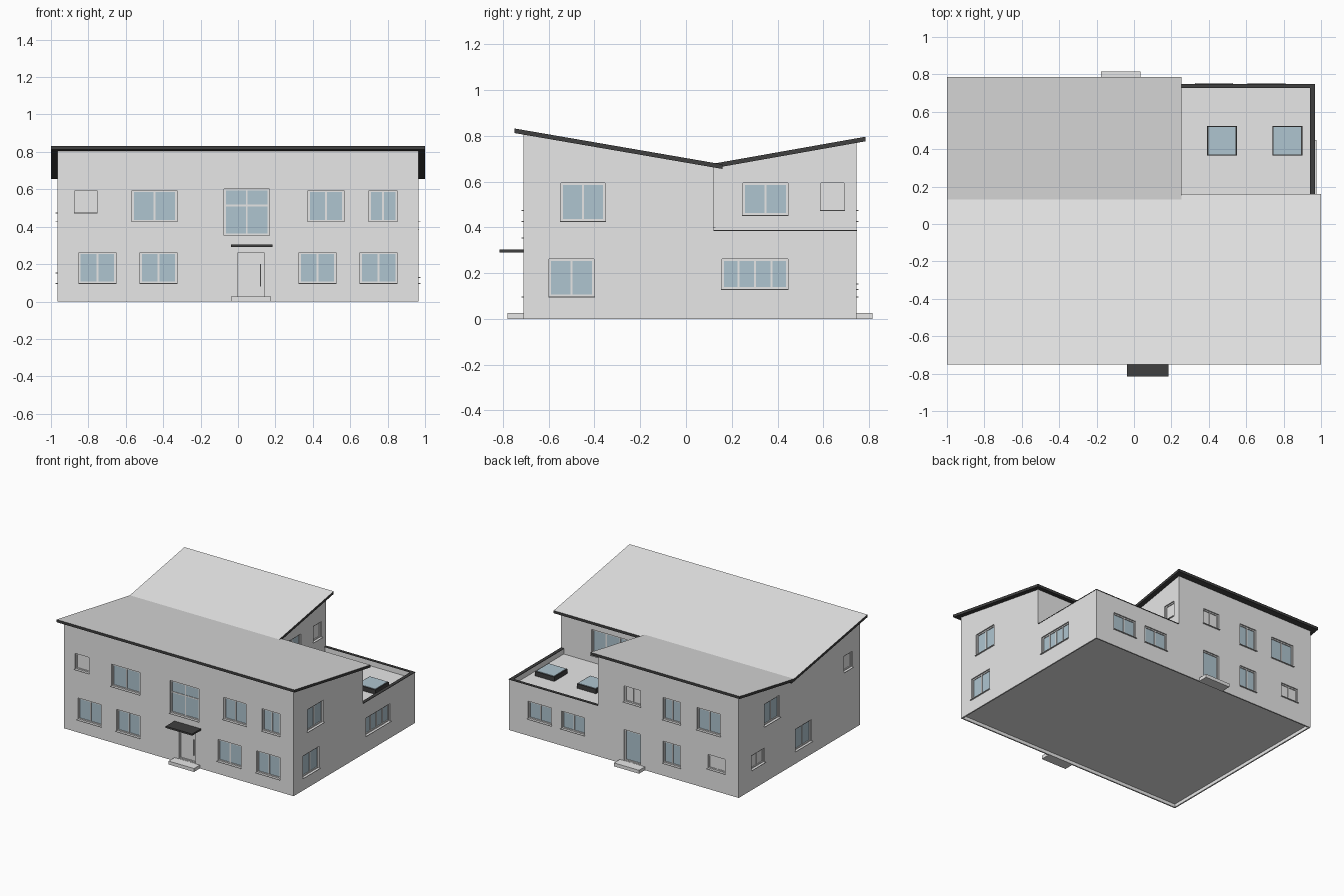
import bpy, bmesh
from mathutils import Vector

if "Cube" in bpy.data.objects:
    bpy.data.objects.remove(bpy.data.objects["Cube"])


def material(name, rgb):
    m = bpy.data.materials.new(name)
    m.diffuse_color = (*rgb, 1)
    m.use_nodes = True
    m.node_tree.nodes["Principled BSDF"].inputs["Base Color"].default_value = m.diffuse_color
    return m


GREY = material("plaster_grey", (0.8, 0.8, 0.8))
DARK = material("dark_trim", (0.05, 0.05, 0.05))
GLASS = material("window_glass", (0.43, 0.56, 0.63))


def finish(name, bm, *mats):
    bmesh.ops.recalc_face_normals(bm, faces=bm.faces)
    me = bpy.data.meshes.new(name)
    bm.to_mesh(me)
    bm.free()
    ob = bpy.data.objects.new(name, me)
    bpy.context.collection.objects.link(ob)
    for m in mats:
        me.materials.append(m)
    return ob


def add_box(bm, x0, x1, y0, y1, z0, z1):
    verts = bmesh.ops.create_cube(bm, size=1)["verts"]
    for v in verts:
        v.co = Vector((x1 if v.co.x > 0 else x0,
                       y1 if v.co.y > 0 else y0,
                       z1 if v.co.z > 0 else z0))


def box(name, mat, *dims):
    bm = bmesh.new()
    add_box(bm, *dims)
    return finish(name, bm, mat)


def extrude_profile(name, x0, x1, profile, *mats):
    bm = bmesh.new()
    face = bm.faces.new([bm.verts.new((x0, y, z)) for y, z in profile])
    ext = bmesh.ops.extrude_face_region(bm, geom=[face])["geom"]
    for v in ext:
        if isinstance(v, bmesh.types.BMVert):
            v.co.x = x1
    return finish(name, bm, *mats)


# wall planes: axis of the normal, outward sign, position
WALLS = {
    "front": ("y", -1, -0.71), "back": ("y", 1, 0.745),
    "right": ("x", 1, 0.965), "left": ("x", -1, -0.965),
    "terrace_side": ("x", 1, 0.22), "terrace_rear": ("y", 1, 0.12),
}


def wall_box(bm, wall, u0, u1, d0, d1, z0, z1):
    axis, s, pos = WALLS[wall]
    a, b = sorted((pos + s * d0, pos + s * d1))
    if axis == "y":
        add_box(bm, u0, u1, a, b, z0, z1)
    else:
        add_box(bm, a, b, u0, u1, z0, z1)


openings, frames, glass, panels, sills = (bmesh.new() for _ in range(5))
F = 0.009  # frame bar width


def window(wall, u0, u1, z0, z1, panes=2, pane_bm=None, transom=None, sill=True):
    wall_box(openings, wall, u0, u1, -0.022, 0.05, z0, z1)
    wall_box(glass if pane_bm is None else pane_bm, wall, u0, u1, -0.023, -0.015, z0, z1)
    for a, b in ((u0, u0 + F), (u1 - F, u1)):
        wall_box(frames, wall, a, b, -0.022, -0.009, z0, z1)
    for a, b in ((z0, z0 + F), (z1 - F, z1)):
        wall_box(frames, wall, u0 + F, u1 - F, -0.022, -0.009, a, b)
    for i in range(1, panes):
        c = u0 + (u1 - u0) * i / panes
        wall_box(frames, wall, c - F / 2, c + F / 2, -0.022, -0.010, z0 + F, z1 - F)
    if transom:
        wall_box(frames, wall, u0 + F, u1 - F, -0.022, -0.011, transom - F / 2, transom + F / 2)
    if sill:
        wall_box(sills, wall, u0 - 0.004, u1 + 0.004, -0.012, 0.010, z0 - 0.004, z0)


UP, LOW = (0.428, 0.594), (0.098, 0.262)

# front windows
for u0, u1 in ((-0.566, -0.327), (0.375, 0.566), (0.701, 0.85)):
    window("front", u0, u1, *UP)
for u0, u1 in ((-0.85, -0.653), (-0.523, -0.327), (0.327, 0.523), (0.653, 0.85)):
    window("front", u0, u1, *LOW)
window("front", -0.074, 0.168, 0.356, 0.602, transom=0.513)
window("front", -0.872, -0.754, 0.475, 0.594, 1, panels)

# right side windows and the windows above the terrace
window("right", -0.546, -0.354, *UP)
window("right", -0.598, -0.402, *LOW)
window("right", 0.157, 0.445, 0.13, 0.262, 4)
window("terrace_side", 0.249, 0.445, 0.454, 0.594)
window("terrace_side", 0.59, 0.69, 0.475, 0.594, 1, panels)
window("terrace_rear", 0.36, 0.71, 0.40, 0.594, 3)

# back windows
for u0, u1 in ((0.33, 0.525), (0.61, 0.805)):
    window("back", u0, u1, 0.13, 0.262)
window("back", -0.14, 0.0, 0.475, 0.594, 2, panels)
window("back", -0.475, -0.33, *UP)
window("back", -0.475, -0.33, *LOW)
window("back", -0.81, -0.615, *UP)
window("back", -0.85, -0.705, 0.155, 0.262, 2, panels)

# left windows
window("left", 0.435, 0.59, 0.155, 0.262, 2, panels)
window("left", 0.255, 0.435, *UP)
window("left", -0.13, 0.065, *LOW)
window("left", -0.62, -0.52, 0.475, 0.594, 1, panels)

# doors: solid in front, glazed at the back
window("front", 0.0, 0.14, 0.027, 0.262, 1, panels, sill=False)
window("back", -0.14, 0.0, 0.027, 0.262, 1, sill=False)
handle = bmesh.new()
wall_box(handle, "front", 0.117, 0.123, -0.015, -0.004, 0.08, 0.2)
finish("door_handle", handle, GREY)

# wall shell, cut for the terrace, floor recess and openings
walls = extrude_profile("walls", -0.965, 0.965, [
    (-0.71, 0), (0.745, 0), (0.745, 0.779), (0.13, 0.670), (-0.71, 0.815)], GREY)
cutters = [
    box("terrace_cutter", GREY, 0.22, 1.2, 0.12, 1.0, 0.385, 1.0),
    box("parapet_cutter", GREY, 0.22, 0.943, 0.12, 0.728, 0.345, 0.5),
    box("floor_cutter", GREY, -0.955, 0.955, -0.70, 0.735, -0.1, 0.025),
    finish("opening_cutter", openings, GREY),
]
for c in cutters:
    mod = walls.modifiers.new(c.name, "BOOLEAN")
    mod.operation = "DIFFERENCE"
    mod.solver = "EXACT"
    mod.object = c
# bake the cuts, then drop the cutters
bpy.context.view_layer.update()
deps = bpy.context.evaluated_depsgraph_get()
cut_mesh = bpy.data.meshes.new_from_object(walls.evaluated_get(deps))
walls.modifiers.clear()
walls.data = cut_mesh
for c in cutters:
    bpy.data.objects.remove(c)

finish("window_frames", frames, GREY)
finish("window_panes", glass, GLASS)
finish("blind_panels", panels, GREY)
finish("window_sills", sills, GREY)

# sloping roofs meeting in a valley: grey on top, dark edges and underside
T = 0.02
for name, x1, (ya, za), (yb, zb) in (
        ("front_roof", 1.0, (-0.75, 0.832), (0.16, 0.675)),
        ("back_roof", 0.255, (0.13, 0.680), (0.785, 0.796))):
    roof = extrude_profile(name, -1.0, x1, [
        (ya, za - T), (yb, zb - T), (yb, zb), (ya, za)], DARK, GREY)
    for p in roof.data.polygons:
        p.material_index = 1 if p.normal.z > 0.9 else 0

# terrace coping and skylights
box("side_coping", DARK, 0.941, 0.967, 0.12, 0.748, 0.384, 0.388)
box("back_coping", DARK, 0.22, 0.941, 0.726, 0.748, 0.384, 0.388)
for i, x in enumerate((0.39, 0.74)):
    box(f"skylight_frame_{i}", DARK, x, x + 0.16, 0.365, 0.525, 0.344, 0.379)
    box(f"skylight_glass_{i}", GLASS, x + 0.007, x + 0.153, 0.372, 0.518, 0.376, 0.382)

# entrance canopy and steps
box("canopy", DARK, -0.037, 0.185, -0.815, -0.70, 0.291, 0.304)
box("front_step", GREY, -0.037, 0.176, -0.78, -0.705, 0, 0.026)
box("back_step", GREY, -0.176, 0.035, 0.74, 0.815, 0, 0.026)
